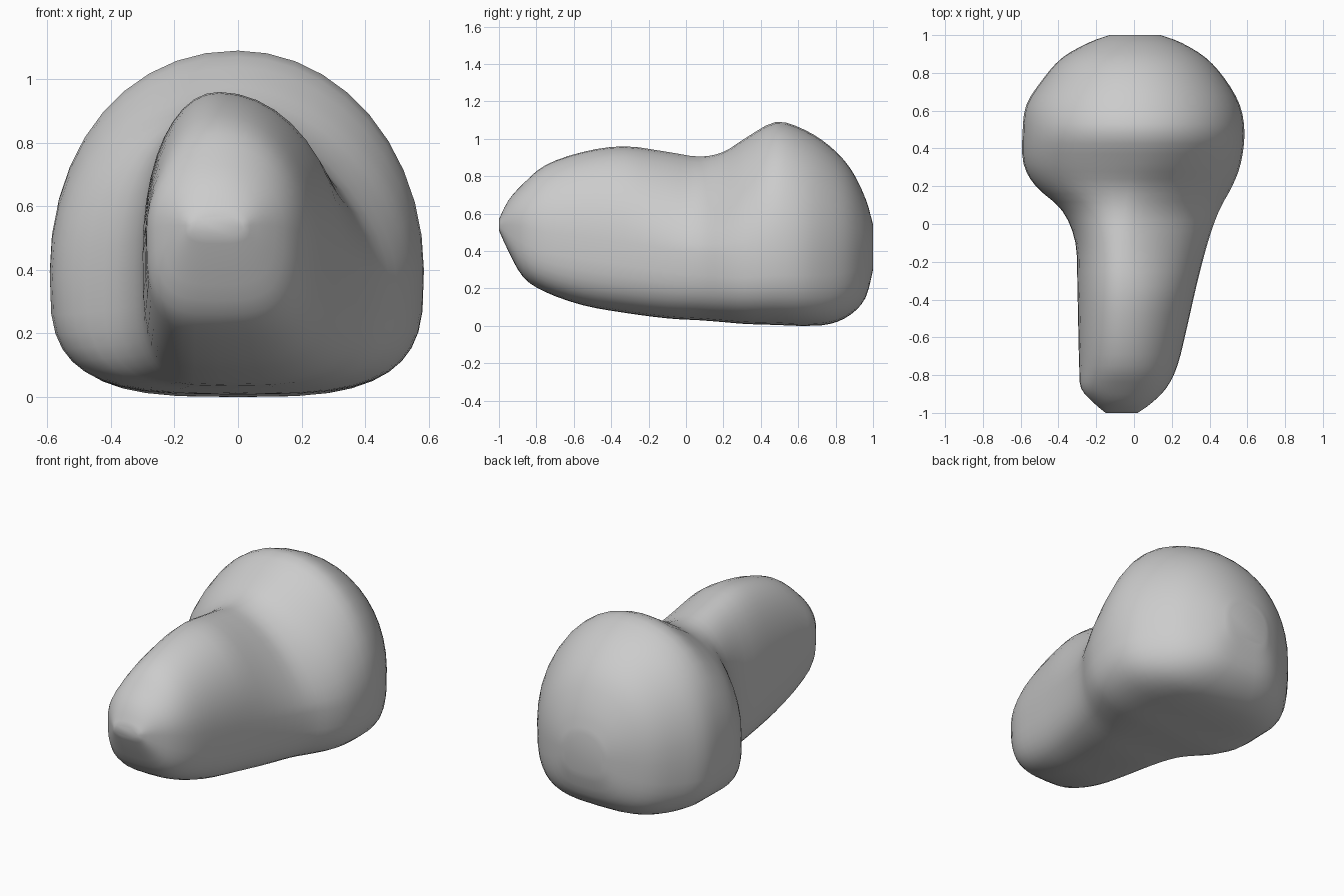
import bpy
import bmesh
import math

old = bpy.data.objects.get("Cube")
if old:
    bpy.data.objects.remove(old, do_unlink=True)

# Stations along the body: y, right edge, left edge, ridge x, bottom, widest height, top
STATIONS = [
    (-1.0, -.15, .02, -.06, .51, .54, .57),
    (-.95, -.21, .09, -.06, .4, .54, .67),
    (-.87, -.28, .17, -.06, .26, .53, .76),
    (-.75, -.29, .23, -.06, .18, .5, .86),
    (-.55, -.295, .28, -.06, .11, .48, .93),
    (-.33, -.3, .33, -.06, .07, .45, .96),
    (-.1, -.31, .39, -.06, .04, .41, .93),
    (.07, -.38, .45, -.05, .03, .39, .905),
    (.2, -.52, .52, -.03, .02, .38, .93),
    (.32, -.585, .565, 0, .01, .38, 1.005),
    (.48, -.59, .585, 0, .005, .4, 1.09),
    (.63, -.57, .56, 0, 0, .4, 1.05),
    (.77, -.48, .48, 0, .01, .4, .96),
    (.88, -.38, .38, 0, .06, .4, .84),
    (.96, -.24, .25, 0, .15, .41, .68),
    (1.0, -.13, .14, 0, .3, .42, .54),
]
SIDES = 40
STEPS = 3


def catmull(a, b, c, d, t):
    return (b + (c - a) * t / 2
            + (a - b * 2.5 + c * 2 - d / 2) * t ** 2
            + ((b - c) * 3 + d - a) / 2 * t ** 3)


def smooth_stations(rows):
    padded = [rows[0]] + rows + [rows[-1]]
    result = []
    for i in range(len(rows) - 1):
        for step in range(STEPS):
            result.append([catmull(*values, step / STEPS)
                           for values in zip(*padded[i:i + 4])])
    result.append(rows[-1])
    return result


def ring_points(y, right, left, ridge, bottom, middle, top):
    """Oval with an offset ridge, boxy below, with a sloping left flank at the waist."""
    flank = 1 + .3 * max(0, 1 - abs(y - .05) / .4)
    for i in range(SIDES):
        angle = math.tau * i / SIDES
        c, s = math.cos(angle), math.sin(angle)
        if s < 0:
            power = .6
        else:
            power = flank if c > 0 else .95
        half_width = left - ridge if c > 0 else ridge - right
        half_height = top - middle if s > 0 else middle - bottom
        x = ridge + half_width * math.copysign(abs(c) ** power, c)
        z = middle + half_height * math.copysign(abs(s) ** power, s)
        yield x, y, z


# Rounded body with a bulbous rear and a blunt, narrower front
bm = bmesh.new()
rings = [[bm.verts.new(p) for p in ring_points(*row)]
         for row in smooth_stations(STATIONS)]
for ring, following in zip(rings, rings[1:]):
    for i in range(SIDES):
        j = (i + 1) % SIDES
        bm.faces.new((ring[i], ring[j], following[j], following[i]))
bm.faces.new(rings[0])
bm.faces.new(rings[-1])
bmesh.ops.recalc_face_normals(bm, faces=bm.faces)
mesh = bpy.data.meshes.new("rounded_body")
bm.to_mesh(mesh)
bm.free()
body = bpy.data.objects.new("rounded_body", mesh)
bpy.context.collection.objects.link(body)

# Plain grey surface
grey = bpy.data.materials.new("plain_grey")
grey.use_nodes = True
colour = (.6, .6, .6, 1)
grey.diffuse_color = colour
shader = next(n for n in grey.node_tree.nodes if n.type == "BSDF_PRINCIPLED")
shader.inputs["Base Color"].default_value = colour
mesh.materials.append(grey)

bpy.ops.object.select_all(action="DESELECT")
body.select_set(True)
bpy.context.view_layer.objects.active = body
bpy.ops.object.shade_smooth_by_angle(angle=math.radians(40))
